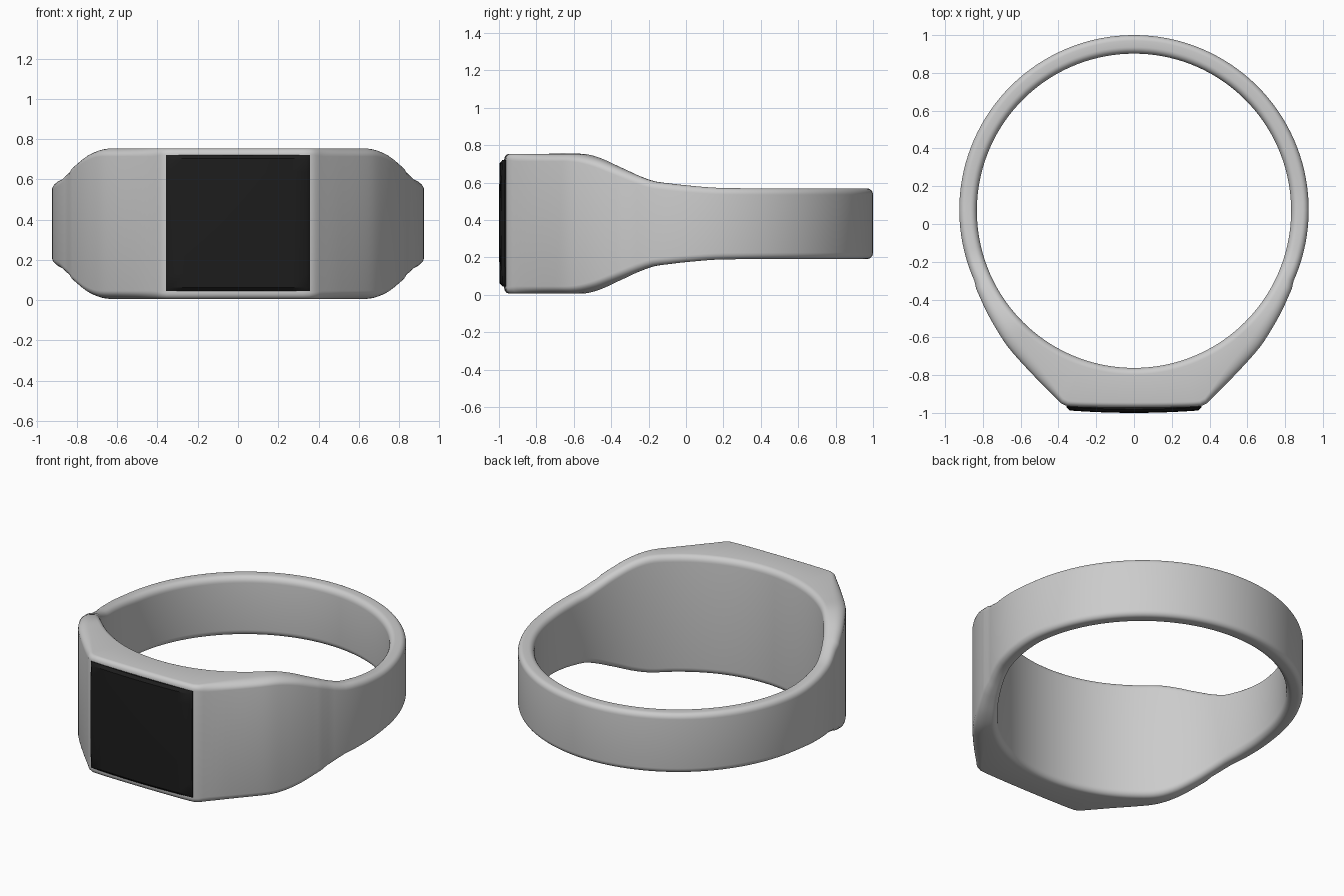
import bpy, bmesh
from math import sin, cos, pi, atan2, hypot, radians
from mathutils import Vector

if "Cube" in bpy.data.objects:
    bpy.data.objects.remove(bpy.data.objects["Cube"])

CY, R_IN, ZC = 0.07, 0.832, 0.38


def smooth_lookup(table, v):
    """Smoothly interpolate (key, value) pairs with increasing keys."""
    if v <= table[0][0]:
        return table[0][1]
    for i in range(len(table) - 1):
        (a, p), (b, q) = table[i], table[i + 1]
        if v <= b:
            p0 = table[max(i - 1, 0)]
            p3 = table[min(i + 2, len(table) - 1)]
            m1 = (q - p0[1]) / (b - p0[0])
            m2 = (p3[1] - p) / (p3[0] - a)
            t, d = (v - a) / (b - a), b - a
            return ((2*t**3 - 3*t*t + 1) * p + (t**3 - 2*t*t + t) * d * m1
                    + (3*t*t - 2*t**3) * q + (t**3 - t*t) * d * m2)
    return table[-1][1]


def mesh_object(name, bm):
    bmesh.ops.recalc_face_normals(bm, faces=bm.faces)
    me = bpy.data.meshes.new(name)
    bm.to_mesh(me)
    bm.free()
    ob = bpy.data.objects.new(name, me)
    bpy.context.collection.objects.link(ob)
    bpy.context.view_layer.objects.active = ob
    ob.select_set(True)
    bpy.ops.object.shade_smooth_by_angle(angle=radians(40))
    ob.select_set(False)
    return ob


# Half width of the band and edge softness, by outer y
HALF = [(-1, .373), (-.72, .374), (-.6, .371), (-.5, .347), (-.4, .308), (-.2, .231),
        (-.1, .216), (0, .205), (.2, .191), (1, .188)]
SOFT = [(-1, .025), (-.95, .03), (-.8, .06), (-.6, .065), (-.45, .05), (-.2, .035), (1, .03)]

# Outer outline, right half: flat head, sloping shoulder, round shank
head = [(0, -.972), (.2, -.97), (.36, -.963), (.385, -.95)]
shoulder = [(.385, -.95), (.51, -.825), (.66, -.66), (.73, -.555), (.785, -.455), (.835, -.345)]


def resample(pts, n):
    keys = [0]
    for p, q in zip(pts, pts[1:]):
        keys.append(keys[-1] + hypot(q[0] - p[0], q[1] - p[1]))
    tx = [(k, p[0]) for k, p in zip(keys, pts)]
    ty = [(k, p[1]) for k, p in zip(keys, pts)]
    return [(smooth_lookup(tx, keys[-1] * i / n), smooth_lookup(ty, keys[-1] * i / n))
            for i in range(n + 1)]


a0 = atan2(-.345 - .075, .835)
shank = [(.925 * cos(a0 + (pi/2 - a0) * i / 44), .075 + .925 * sin(a0 + (pi/2 - a0) * i / 44))
         for i in range(1, 45)]
half = resample(head, 12)[:-1] + resample(shoulder, 24) + shank
outline = half + [(-x, y) for x, y in half[-2:0:-1]]


def section(x, y):
    """Rounded rectangle spanning the inner bore to the outer outline."""
    d = Vector((x, y - CY))
    depth = d.length - R_IN
    d.normalize()
    h, ro, ri = smooth_lookup(HALF, y), smooth_lookup(SOFT, y), .035
    pts = []
    # corners: outer top, inner top, inner bottom, outer bottom
    for k, (su, sz) in enumerate([(1, 1), (-1, 1), (-1, -1), (1, -1)]):
        r = ro if su > 0 else ri
        rz = min(.04, r * 1.1)
        cu = depth - r if su > 0 else r
        for j in range(7):
            a = k * pi / 2 + j * pi / 12
            pts.append((cu + r * cos(a), sz * (h - rz) + rz * sin(a)))
    return [(d.x * (R_IN + u), CY + d.y * (R_IN + u), ZC + z) for u, z in pts]


# Ring body
bm = bmesh.new()
rings = [[bm.verts.new(p) for p in section(x, y)] for x, y in outline]
for i, A in enumerate(rings):
    B = rings[(i + 1) % len(rings)]
    for j in range(len(A)):
        k = (j + 1) % len(A)
        bm.faces.new((A[j], B[j], B[k], A[k]))
mesh_object("ring_band", bm)

# Dark inlaid face: gently domed plate with a narrow bevelled border
bm = bmesh.new()
us = [-1, -.95] + [-.9 + .15 * i for i in range(1, 12)] + [.95, 1]
ZF, HZ, HX = .383, .338, .357
grid = []
for u in us:
    row = []
    for w in us:
        edge = max(0, max(abs(u), abs(w)) - .95) / .05
        y = -1.0 + .014 * u * u + .004 * w * w + .015 * edge
        row.append(bm.verts.new((HX * u, y, ZF + HZ * w)))
    grid.append(row)
for i in range(len(us) - 1):
    for j in range(len(us) - 1):
        bm.faces.new((grid[i][j], grid[i + 1][j], grid[i + 1][j + 1], grid[i][j + 1]))
rim = [e for e in bm.edges if e.is_boundary]
ext = bmesh.ops.extrude_edge_only(bm, edges=rim)["geom"]
for v in ext:
    if isinstance(v, bmesh.types.BMVert):
        v.co.y = -.93
bmesh.ops.holes_fill(bm, edges=[e for e in bm.edges if e.is_boundary], sides=0)
plate = mesh_object("face_plate", bm)
black = bpy.data.materials.new("black_inlay")
black.diffuse_color = (.012, .012, .012, 1)
black.use_nodes = True
black.node_tree.nodes["Principled BSDF"].inputs["Base Color"].default_value = black.diffuse_color
plate.data.materials.append(black)
